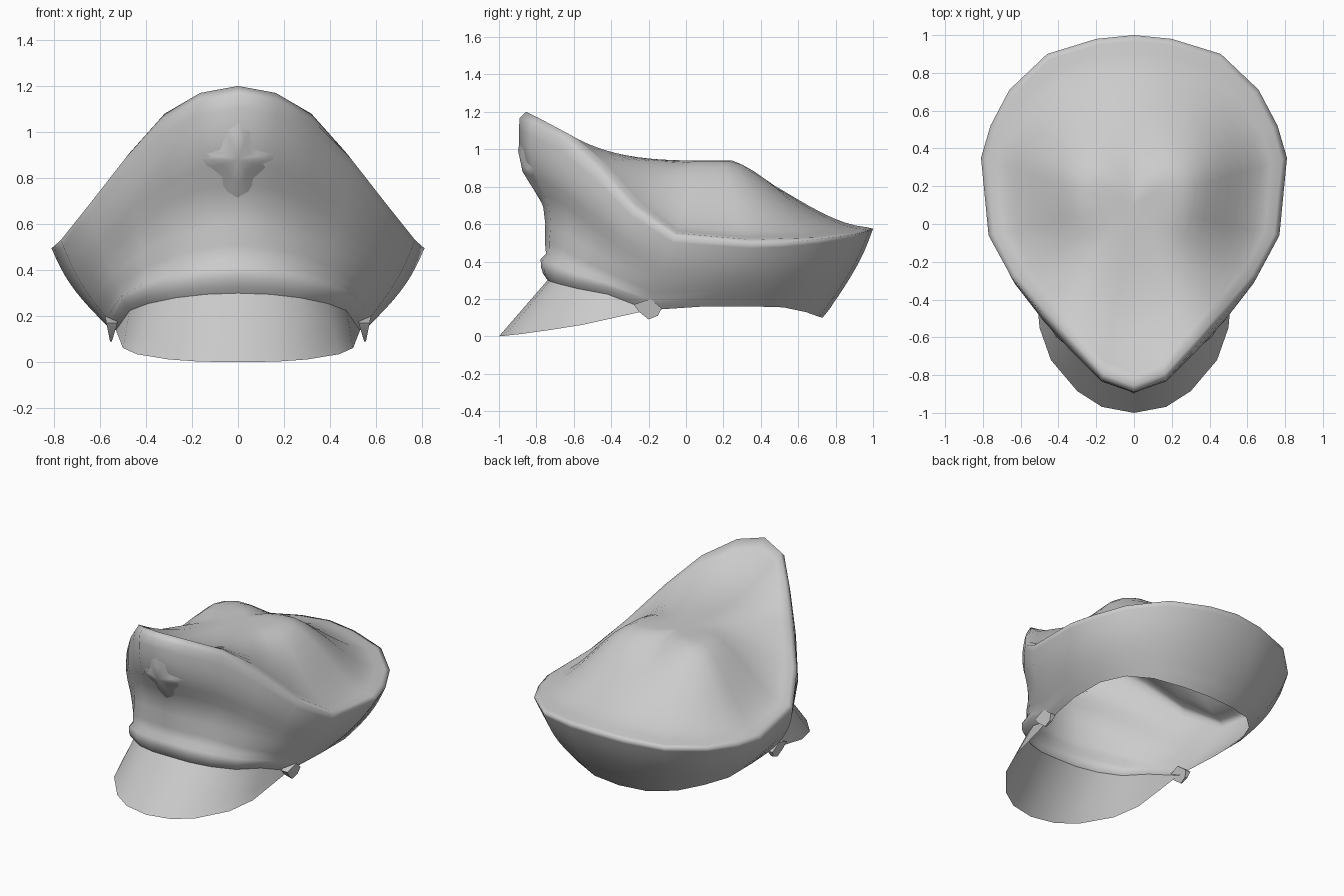
import bpy
import math
from mathutils import Vector

if "Cube" in bpy.data.objects:
    bpy.data.objects.remove(bpy.data.objects["Cube"])

grey = bpy.data.materials.new("cap grey")
grey.diffuse_color = (0.6, 0.6, 0.6, 1)
grey.use_nodes = True
grey.node_tree.nodes["Principled BSDF"].inputs["Base Color"].default_value = grey.diffuse_color

# Half outlines, front to back
RIM = [(0, -.89, 1.165), (.17, -.825, 1.135), (.33, -.65, 1.045), (.49, -.47, .885),
       (.65, -.28, .68), (.77, -.06, .53), (.81, .35, .495), (.76, .52, .50),
       (.66, .71, .52), (.46, .9, .545), (.2, .98, .565), (0, 1, .575)]
OPENING = [(0, -.74, .3), (.14, -.73, .295), (.27, -.68, .28), (.39, -.58, .255),
           (.47, -.42, .225), (.53, -.2, .14), (.57, .1, .16), (.57, .35, .16),
           (.5, .52, .155), (.38, .64, .13), (.2, .71, .105), (0, .73, .1)]
PEAK_EDGE = [(0, -1, 0), (.17, -.968, .003), (.3, -.885, .012), (.44, -.72, .035),
             (.5, -.55, .062), (.53, -.21, .138)]


def mirrored(half, closed=True):
    """Right side, then left side, as one ordered run."""
    pts = [Vector(p) for p in half]
    left = [Vector((-p.x, p.y, p.z)) for p in pts]
    return pts + left[-2:0:-1] if closed else left[:0:-1] + pts


def make(name, verts, faces, angle=60):
    mesh = bpy.data.meshes.new(name)
    mesh.from_pydata(verts, [], faces)
    mesh.materials.append(grey)
    mesh.update()
    ob = bpy.data.objects.new(name, mesh)
    bpy.context.collection.objects.link(ob)
    bpy.ops.object.select_all(action='DESELECT')
    ob.select_set(True)
    bpy.context.view_layer.objects.active = ob
    bpy.ops.object.shade_smooth_by_angle(angle=math.radians(angle))
    return ob


def loft(name, rows, closed, tip=None, angle=60):
    """Quads between rows of equal length, optionally closed by a tip point."""
    n = len(rows[0])
    verts = [v for r in rows for v in r]
    faces = []
    span = n if closed else n - 1
    for r in range(len(rows) - 1):
        for i in range(span):
            j = (i + 1) % n
            faces.append((r * n + i, r * n + j, (r + 1) * n + j, (r + 1) * n + i))
    if tip is not None:
        verts.append(tip)
        b = (len(rows) - 1) * n
        faces += [(b + i, b + (i + 1) % n, len(verts) - 1) for i in range(span)]
    return make(name, verts, faces, angle)


rim, opening = mirrored(RIM), mirrored(OPENING)

# Cap body: flared wall with a raised band at the front, rolled rim, domed top
rows = []
for t, band in [(0, 0), (.04, .024), (.08, .034), (.13, .036), (.165, .006), (.24, .01),
                (.35, 0), (.45, 0), (.55, 0), (.65, 0), (.75, 0), (.85, 0), (.93, 0), (1, 0)]:
    row = []
    for a, b in zip(opening, rim):
        front = min(1, max(0, (b.z - .55) / .55))
        out = Vector((a.x, a.y - .1, 0)).normalized()
        bulge = (.03 - .075 * front) * math.sin(math.pi * t)
        if t > .5:
            bulge += .055 * front * math.sin(math.pi * (t - .5) / .5)
        row.append(a.lerp(b, t) + out * (bulge + band * min(1, front * 2)))
    rows.append(row)
centre = Vector((0, .1, .94))
lip = []
for p in rim:
    q = p.lerp(centre, .035)
    q.z = p.z + (.035 if p.y < -.5 else .022 if p.y < .6 else .008)
    lip.append(q)
rows.append(lip)
for s in (.07, .14, .21, .28, .35, .42, .5, .58, .66, .75, .85, .94):
    row = []
    for p in lip:
        # steep sides with a broad flat crown, gentler slope front and back
        w = min(1, max(0, (p.z - .55) / .6))
        u = min(1, s * (1 + .42 * min(1, abs(p.x) / .75) ** 2))
        f = (1 - w) * u * u * (3 - 2 * u) + w * (1 - (1 - s) ** 3.5)
        q = p.lerp(centre, s)
        q.z = p.z + (centre.z - p.z) * f
        row.append(q)
    rows.append(row)
body = loft("cap_body", rows, True, centre, 150)

# Peak: thin sloping visor below the front band
inner = mirrored(OPENING[:6], False)
edge = mirrored(PEAK_EDGE, False)
loft("peak", [[b.lerp(a, t) for a, b in zip(inner, edge)] for t in (0, .33, .67, 1)], False)


# Front badge: shallow winged relief laid on the wall
def on_wall(x, z, lift):
    hit, loc, _, _ = body.ray_cast(Vector((x, -3, z)), Vector((0, 1, 0)))
    return Vector((x, (loc.y if hit else -.8) - lift, z))


half = [(0, 1.08), (.06, 1.02), (.09, .93), (.16, .91), (.25, .88), (.14, .84),
        (.08, .79), (.05, .72), (0, .69)]
outline = half + [(-x, z) for x, z in half[-2:0:-1]]
n = len(outline)
verts = [on_wall(x, z, -.006) for x, z in outline]
verts += [on_wall(x * .5, .88 + (z - .88) * .55, .014) for x, z in outline]
verts.append(on_wall(0, .88, .025))
faces = [(i, n + i, n + (i + 1) % n, (i + 1) % n) for i in range(n)]
faces += [(n + i, 2 * n, n + (i + 1) % n) for i in range(n)]
make("front_badge", verts, faces, 80)

# Strap ends: small tapered tabs hanging at each side
for side, name in ((1, "strap_end_right"), (-1, "strap_end_left")):
    prof = [(-.28, .17), (-.25, .13), (-.2, .09), (-.15, .11), (-.13, .15), (-.19, .2)]
    verts = [(side * (.548 - .3 * (z - .09)), y, z) for y, z in prof]
    verts += [(side * (.556 + .2 * (z - .09)), y, z) for y, z in prof]
    k = len(prof)
    faces = [tuple(range(k)), tuple(range(2 * k - 1, k - 1, -1))]
    faces += [(i, k + i, k + (i + 1) % k, (i + 1) % k) for i in range(k)]
    if side < 0:
        faces = [f[::-1] for f in faces]
    make(name, verts, [f[::-1] for f in faces], 40)
